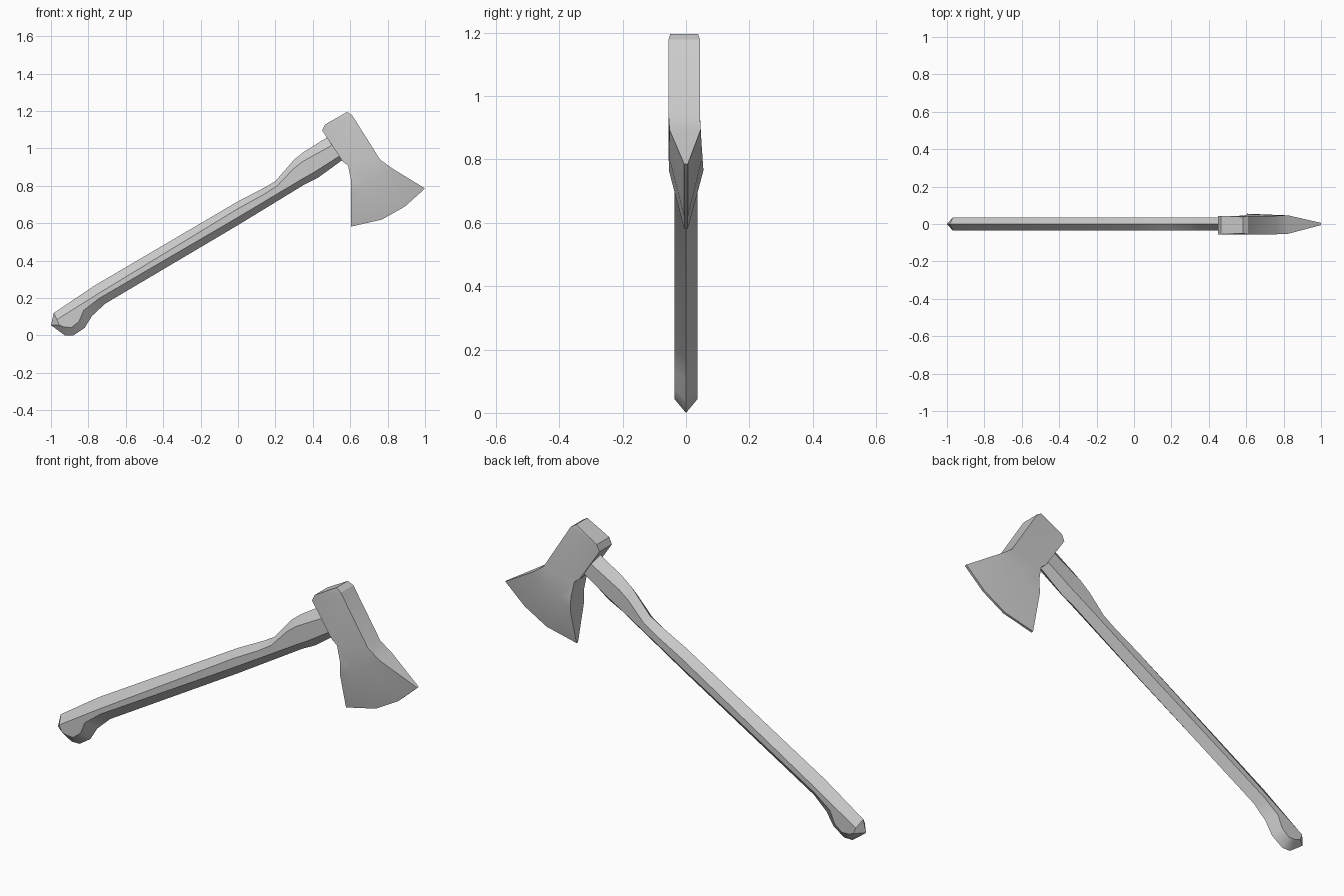
import bpy, bmesh, math

if "Cube" in bpy.data.objects:
    bpy.data.objects.remove(bpy.data.objects["Cube"])


def finish(name, bm):
    # Clean normals, triangulate n-gons, link the object and shade by angle
    bmesh.ops.recalc_face_normals(bm, faces=bm.faces)
    bmesh.ops.triangulate(bm, faces=[f for f in bm.faces if len(f.verts) > 4])
    me = bpy.data.meshes.new(name)
    bm.to_mesh(me)
    bm.free()
    ob = bpy.data.objects.new(name, me)
    bpy.context.collection.objects.link(ob)
    bpy.ops.object.select_all(action='DESELECT')
    ob.select_set(True)
    bpy.context.view_layer.objects.active = ob
    bpy.ops.object.shade_smooth_by_angle(angle=math.radians(25))
    return ob


# Handle: ridge outline on the centre plane, paired with a flat inner outline on each side
ridge = [(-.985, .12), (-.77, .265), (0, .717), (.14, .79), (.20, .825), (.30, .94), (.35, .98),
         (.47, 1.055), (.54, 1.09), (.61, .975), (.55, .932), (.43, .845), (.36, .81), (0, .59),
         (-.71, .17), (-.78, .105), (-.82, .04), (-.88, 0), (-.925, 0), (-1, .055)]
inner = [(-.968, .085), (-.75, .222), (0, .678), (.14, .755), (.21, .80), (.295, .89), (.345, .93),
         (.49, 1.01), (.545, 1.045), (.595, .99), (.52, .945), (.41, .875), (.345, .838), (0, .632),
         (-.74, .20), (-.825, .135), (-.85, .075), (-.89, .043), (-.93, .045), (-.955, .055)]
W = .036
bm = bmesh.new()
mid = [bm.verts.new((x, 0, z)) for x, z in ridge]
n = len(mid)
for s in (-1, 1):
    side = [bm.verts.new((x, s * W, z)) for x, z in inner]
    bm.faces.new(side)
    for i in range(n):
        j = (i + 1) % n
        bm.faces.new((mid[i], mid[j], side[j], side[i]))
finish("handle", bm)

# Axe head: (x, z, front y, back y) around poll and cheeks
body = [(.604, .765, -.054, .055), (.604, .834, -.055, .05), (.588, .909, -.055, .045),
        (.56, .93, -.055, .044), (.45, 1.096, -.055, .044), (.465, 1.128, -.055, .044),
        (.583, 1.195, -.050, .038), (.61, 1.178, -.055, .044), (.76, .94, -.055, .044),
        (.825, .893, -.052, .046)]
edge = [(1, .786), (.893, .69), (.77, .62), (.604, .582)]
bm = bmesh.new()
sides = []
for k in (2, 3):
    cheek = [bm.verts.new((p[0], p[k], p[1])) for p in body]
    a, b = cheek[-1], cheek[0]
    # Points along the line where the blade starts to taper
    root = [a] + [bm.verts.new(a.co.lerp(b.co, t)) for t in (1 / 3, 2 / 3)] + [b]
    tip = [bm.verts.new((x, (-.006, .006)[k - 2], z)) for x, z in edge]
    bm.faces.new(cheek + root[1:3])
    for i in range(3):
        bm.faces.new((root[i], root[i + 1], tip[i + 1], tip[i]))
    sides.append(cheek + tip)
# Rim joining both sides
f, r = sides
for i in range(len(f)):
    j = (i + 1) % len(f)
    bm.faces.new((f[i], f[j], r[j], r[i]))
finish("axe_head", bm)
